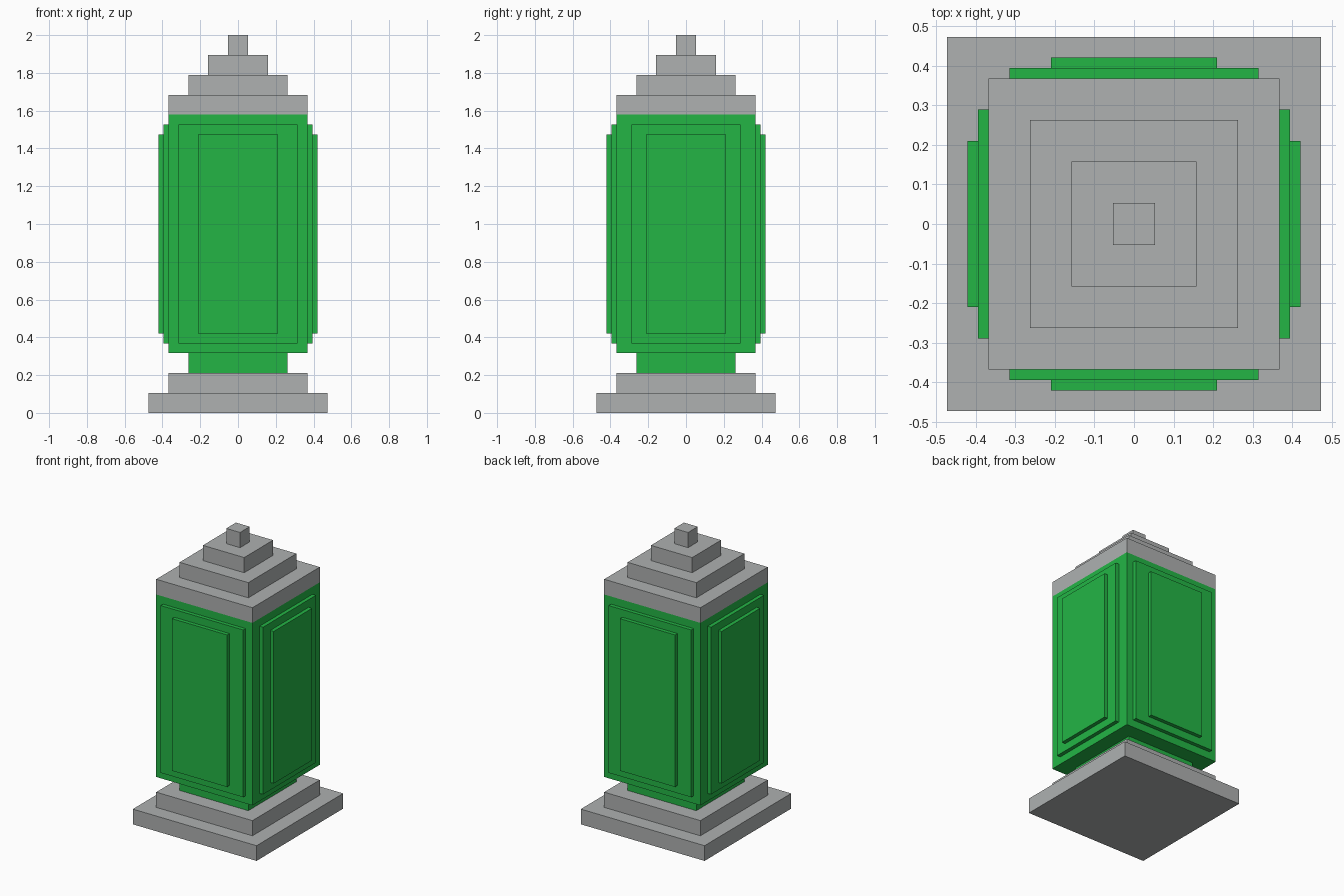
import bpy, bmesh
from mathutils import Vector

if "Cube" in bpy.data.objects:
    bpy.data.objects.remove(bpy.data.objects["Cube"])

U = 2 / 19  # one step height


def material(name, rgb):
    m = bpy.data.materials.new(name)
    m.diffuse_color = (*rgb, 1)
    m.use_nodes = True
    m.node_tree.nodes["Principled BSDF"].inputs["Base Color"].default_value = m.diffuse_color
    return m


GREY = material("stone_grey", (0.425, 0.440, 0.440))
GREEN = material("panel_green", (0.017, 0.462, 0.060))


def box(name, lo, hi, mat):
    """Box between two corners given in step units."""
    lo, hi = Vector(lo) * U, Vector(hi) * U
    bm = bmesh.new()
    bmesh.ops.create_cube(bm, size=1)
    bmesh.ops.scale(bm, vec=hi - lo, verts=bm.verts)
    bmesh.ops.translate(bm, vec=(lo + hi) / 2, verts=bm.verts)
    mesh = bpy.data.meshes.new(name)
    bm.to_mesh(mesh)
    bm.free()
    mesh.materials.append(mat)
    ob = bpy.data.objects.new(name, mesh)
    bpy.context.collection.objects.link(ob)
    return ob


def tier(name, half, z0, z1, mat):
    return box(name, (-half, -half, z0), (half, half, z1), mat)


# Stepped base and neck
tier("base_slab", 4.5, 0, 1, GREY)
tier("base_step", 3.5, 1, 2, GREY)
tier("neck", 2.5, 2, 3, GREEN)

# Main body: green shaft with a grey band at the top
body = tier("body", 3.5, 3, 16, GREEN)
body.data.materials.append(GREY)
bm = bmesh.new()
bm.from_mesh(body.data)
bmesh.ops.bisect_plane(bm, geom=bm.verts[:] + bm.edges[:] + bm.faces[:],
                       plane_co=(0, 0, 15 * U), plane_no=(0, 0, 1))
for f in bm.faces:
    f.material_index = int(f.calc_center_median().z > 15 * U)
bm.to_mesh(body.data)
bm.free()

# Stepped roof and finial
tier("roof_lower", 2.5, 16, 17, GREY)
tier("roof_upper", 1.5, 17, 18, GREY)
tier("finial", 0.5, 18, 19, GREY)

# Two layers of raised panel on each of the four sides
for s, fb, lr in ((-1, "front", "left"), (1, "back", "right")):
    for layer, half_fb, half_lr, d0, d1, z0, z1 in (
            ("outer", 3, 2.75, 3.5, 3.75, 3.5, 14.5),
            ("inner", 2, 2, 3.75, 4, 4, 14)):
        a, b = sorted((s * d0, s * d1))
        box(f"{fb}_{layer}_panel", (-half_fb, a, z0), (half_fb, b, z1), GREEN)
        box(f"{lr}_{layer}_panel", (a, -half_lr, z0), (b, half_lr, z1), GREEN)
